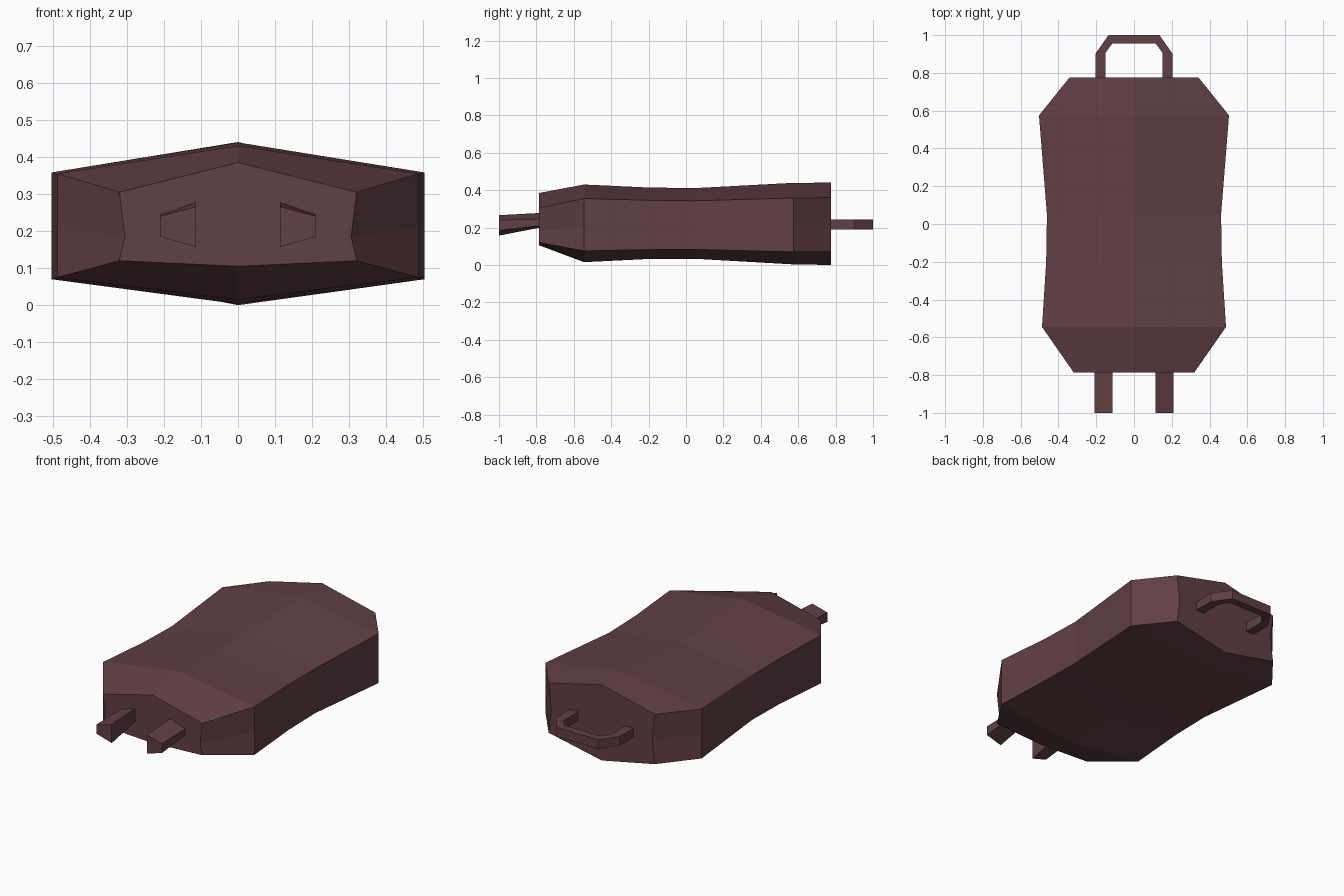
import bpy, bmesh

if "Cube" in bpy.data.objects:
    bpy.data.objects.remove(bpy.data.objects["Cube"])

mat = bpy.data.materials.new("dark_maroon")
mat.diffuse_color = (0.12, 0.05, 0.058, 1)
mat.use_nodes = True
mat.node_tree.nodes["Principled BSDF"].inputs["Base Color"].default_value = mat.diffuse_color


def loft(name, rings, closed=True):
    """Skin a row of matching point rings and cap both ends."""
    bm = bmesh.new()
    rows = [[bm.verts.new(p) for p in ring] for ring in rings]
    n = len(rows[0])
    for a, b in zip(rows, rows[1:]):
        for i in range(n):
            j = (i + 1) % n
            bm.faces.new((a[i], a[j], b[j], b[i]))
    bm.faces.new(rows[0])
    bm.faces.new(rows[-1])
    bmesh.ops.recalc_face_normals(bm, faces=bm.faces)
    me = bpy.data.meshes.new(name)
    bm.to_mesh(me)
    bm.free()
    me.materials.append(mat)
    ob = bpy.data.objects.new(name, me)
    bpy.context.collection.objects.link(ob)
    return ob


# Body: eight-sided sections (y, edge half width, side half width,
# ridge z, upper edge z, side middle z, lower edge z, keel z)
sections = [
    (-0.785, 0.32, 0.305, 0.385, 0.305, 0.185, 0.120, 0.105),
    (-0.545, 0.487, 0.487, 0.430, 0.355, 0.21, 0.075, 0.015),
    (-0.20, 0.465, 0.465, 0.414, 0.346, 0.21, 0.082, 0.032),
    (0.05, 0.461, 0.461, 0.411, 0.343, 0.21, 0.083, 0.033),
    (0.575, 0.503, 0.503, 0.439, 0.358, 0.21, 0.070, 0.003),
    (0.775, 0.342, 0.325, 0.440, 0.360, 0.21, 0.070, 0.000),
]
rings = []
for y, w, m, top, up, mid, low, bot in sections:
    rings.append([(0, y, top), (w, y, up), (m, y, mid), (w, y, low),
                  (0, y, bot), (-w, y, low), (-m, y, mid), (-w, y, up)])
loft("body", rings)

# Two front prongs with slanted tops, flaring downwards to the tip
for side, label in ((-1, "left"), (1, "right")):
    xi, xo = 0.113 * side, 0.21 * side
    tip = [(xi, -1, 0.157), (xo, -1, 0.185), (xo, -1, 0.24), (xi, -1, 0.266)]
    root = [(xi, -0.78, 0.20), (xo, -0.78, 0.21),
            (xo, -0.78, 0.245), (xi, -0.78, 0.278)]
    loft("front_prong_" + label, [tip, root])

# Rear carrying handle: bent bar, given as outer and inner outline points
half = [((0.205, 0.77), (0.152, 0.77)),
        ((0.205, 0.90), (0.152, 0.905)),
        ((0.135, 1.0), (0.115, 0.955))]
path = half + [((-o[0], o[1]), (-i[0], i[1])) for o, i in reversed(half)]
loft("rear_handle", [[(*o, 0.19), (*i, 0.19), (*i, 0.243), (*o, 0.243)]
                     for o, i in path])
